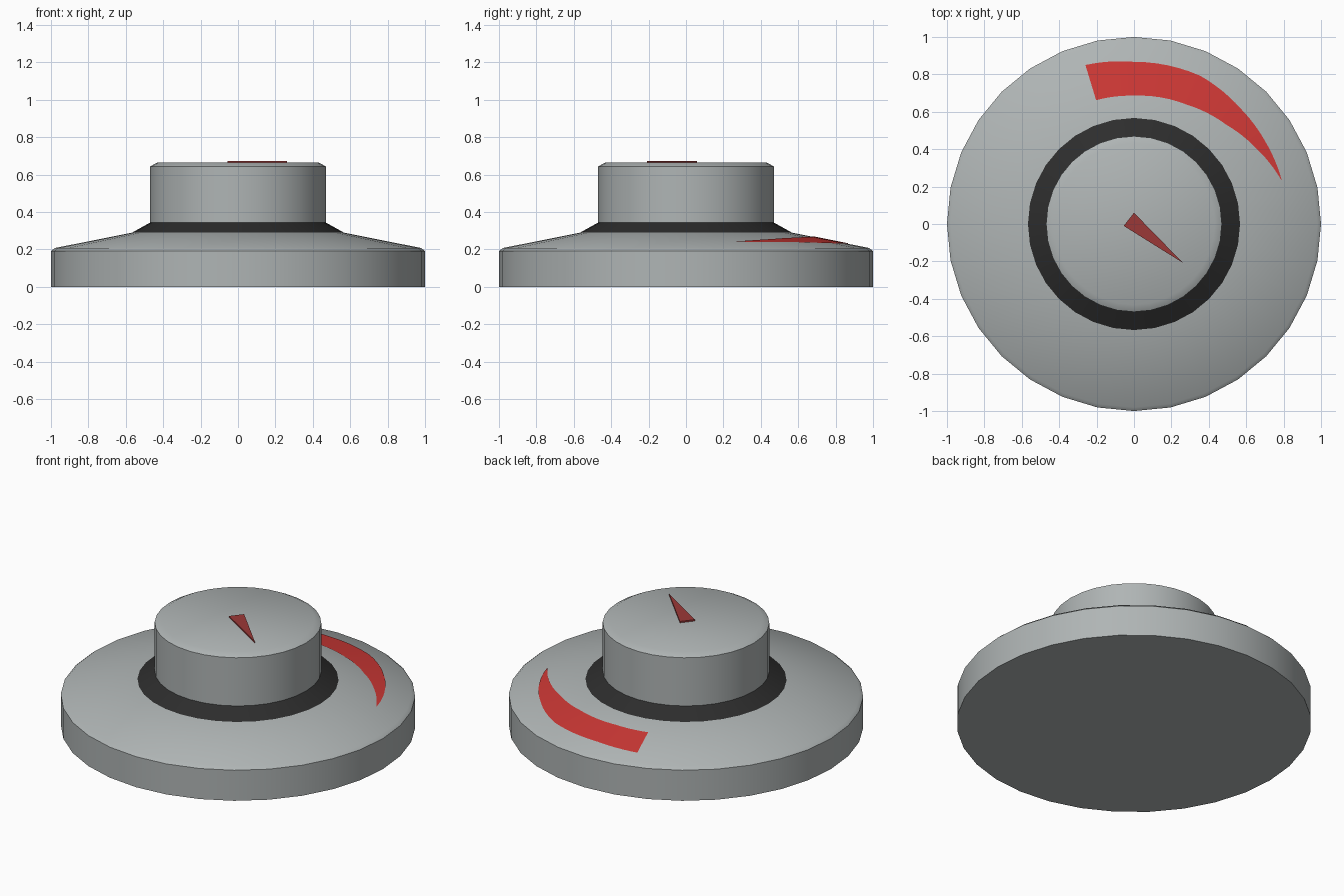
import bpy, bmesh, math

if "Cube" in bpy.data.objects:
    bpy.data.objects.remove(bpy.data.objects["Cube"])

SIDES = 32


def material(name, rgb):
    m = bpy.data.materials.new(name)
    m.diffuse_color = (*rgb, 1)
    m.use_nodes = True
    m.node_tree.nodes["Principled BSDF"].inputs["Base Color"].default_value = m.diffuse_color
    return m


GREY = material("metal grey", (0.43, 0.46, 0.46))
BLACK = material("rubber black", (0.026, 0.026, 0.026))
RED = material("scale red", (0.62, 0.04, 0.036))
DARK_RED = material("pointer dark red", (0.33, 0.04, 0.038))


def finish(bm, name, mat, smooth=True):
    mesh = bpy.data.meshes.new(name)
    bm.to_mesh(mesh)
    bm.free()
    mesh.materials.append(mat)
    if smooth:
        mesh.shade_smooth()
        mesh.set_sharp_from_angle(angle=math.radians(30))
    ob = bpy.data.objects.new(name, mesh)
    bpy.context.collection.objects.link(ob)
    return ob


def lathe(name, profile, mat, bottom=False, top=False):
    """Spin a bottom-to-top (radius, z) profile, with optional flat caps."""
    bm = bmesh.new()
    rings = []
    for r, z in profile:
        angles = [2 * math.pi * i / SIDES for i in range(SIDES)]
        rings.append([bm.verts.new((r * math.cos(a), r * math.sin(a), z)) for a in angles])
    for lo, hi in zip(rings, rings[1:]):
        for i in range(SIDES):
            j = (i + 1) % SIDES
            bm.faces.new((lo[i], lo[j], hi[j], hi[i]))
    if bottom:
        bm.faces.new(rings[0][::-1])
    if top:
        bm.faces.new(rings[-1])
    return finish(bm, name, mat)


# Base plate, rubber collar and turning knob share their rims
lathe("base", [(1, 0), (1, 0.19), (0.98, 0.207), (0.567, 0.289)], GREY, bottom=True)
lathe("collar", [(0.567, 0.289), (0.47, 0.343)], BLACK)
lathe("knob", [(0.47, 0.343), (0.47, 0.643), (0.432, 0.664)], GREY, top=True)

# Pointer: thin triangular plate on the knob
bm = bmesh.new()
tri = bm.faces.new([bm.verts.new((x, y, 0.664)) for x, y in
                    [(-0.055, -0.01), (0.262, -0.208), (0.0, 0.06)]])
extruded = bmesh.ops.extrude_face_region(bm, geom=[tri], use_keep_orig=True)
for v in extruded["geom"]:
    if isinstance(v, bmesh.types.BMVert):
        v.co.z += 0.009
bmesh.ops.recalc_face_normals(bm, faces=bm.faces)
finish(bm, "pointer", DARK_RED, smooth=False)

# Tapering scale: (angle, inner radius, outer radius), laid on the base slope
SCALE = [(107, 0.692, 0.889), (90, 0.686, 0.867), (66, 0.698, 0.868),
         (47, 0.725, 0.840), (32, 0.768, 0.829), (16.6, 0.822, 0.824)]


def slope_point(deg, r):
    z = 0.289 - (r - 0.567) * (0.289 - 0.207) / (0.98 - 0.567) + 0.003
    a = math.radians(deg)
    return (r * math.cos(a), r * math.sin(a), z)


bm = bmesh.new()
pairs = []
for s, e in zip(SCALE, SCALE[1:]):
    for k in range(6):
        deg, inner, outer = [p + (q - p) * k / 6 for p, q in zip(s, e)]
        pairs.append((deg, inner, outer))
pairs.append(SCALE[-1])
rows = [(bm.verts.new(slope_point(d, i)), bm.verts.new(slope_point(d, o))) for d, i, o in pairs]
for (i0, o0), (i1, o1) in zip(rows, rows[1:]):
    bm.faces.new((i0, i1, o1, o0))
finish(bm, "scale_mark", RED)
